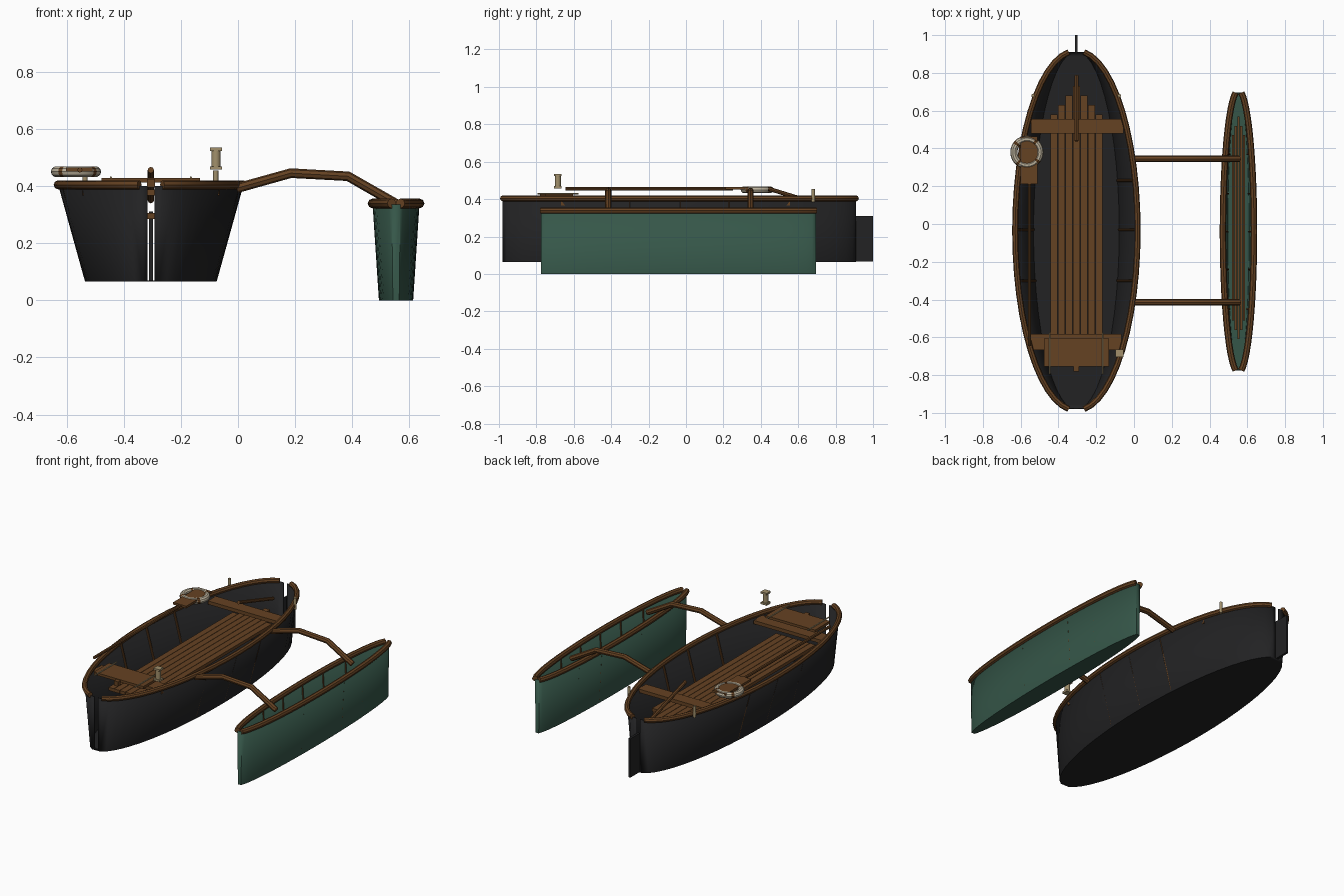
import bpy, bmesh, math
from mathutils import Vector

cube = bpy.data.objects.get("Cube")
if cube:
    bpy.data.objects.remove(cube, do_unlink=True)


def material(name, rgb):
    m = bpy.data.materials.new(name)
    m.use_nodes = True
    col = (*rgb, 1)
    m.diffuse_color = col
    bsdf = next(n for n in m.node_tree.nodes if n.type == 'BSDF_PRINCIPLED')
    bsdf.inputs["Base Color"].default_value = col
    bsdf.inputs["Roughness"].default_value = 0.8
    return m


BLACK = material("tarred black", (0.016, 0.016, 0.017))
BROWN = material("brown wood", (0.13, 0.054, 0.016))
GREEN = material("dark green paint", (0.036, 0.094, 0.066))
CREAM = material("cream canvas", (0.5, 0.44, 0.33))
BRASS = material("dull brass", (0.36, 0.28, 0.15))


def finish(name, bm, mat):
    bmesh.ops.recalc_face_normals(bm, faces=bm.faces)
    me = bpy.data.meshes.new(name)
    bm.to_mesh(me)
    bm.free()
    me.materials.append(mat)
    ob = bpy.data.objects.new(name, me)
    bpy.context.collection.objects.link(ob)
    return ob


def box(name, center, size, mat):
    bm = bmesh.new()
    bmesh.ops.create_cube(bm, size=1)
    bmesh.ops.scale(bm, vec=size, verts=bm.verts)
    bmesh.ops.translate(bm, vec=center, verts=bm.verts)
    return finish(name, bm, mat)


def smooth(ob):
    bpy.ops.object.select_all(action='DESELECT')
    ob.select_set(True)
    bpy.context.view_layer.objects.active = ob
    bpy.ops.object.shade_smooth_by_angle(angle=math.radians(35))


def tube(name, points, radius, mat):
    cu = bpy.data.curves.new(name, 'CURVE')
    cu.dimensions = '3D'
    cu.bevel_depth = radius
    cu.bevel_resolution = 2
    cu.use_fill_caps = True
    sp = cu.splines.new('POLY')
    sp.points.add(len(points) - 1)
    for p, co in zip(sp.points, points):
        p.co = (*co, 1)
    cu.materials.append(mat)
    ob = bpy.data.objects.new(name, cu)
    bpy.context.collection.objects.link(ob)
    bpy.ops.object.select_all(action='DESELECT')
    ob.select_set(True)
    bpy.context.view_layer.objects.active = ob
    bpy.ops.object.convert(target='MESH')
    ob = bpy.context.view_layer.objects.active
    smooth(ob)
    return ob


def cylinder(name, x, y, z0, z1, radius, mat):
    bm = bmesh.new()
    bmesh.ops.create_cone(bm, cap_ends=True, segments=16, radius1=radius,
                          radius2=radius, depth=z1 - z0)
    bmesh.ops.translate(bm, vec=(x, y, (z0 + z1) / 2), verts=bm.verts)
    ob = finish(name, bm, mat)
    smooth(ob)
    return ob


class Hull:
    """Double-ended open hull with straight flared sides and a flat bottom."""

    def __init__(self, name, cx, cy, half_len, top_w, low_w, z0, z1, end_w, slot, mat):
        self.cx, self.cy, self.z0, self.z1 = cx, cy, z0, z1
        self.top_w, self.low_w = top_w, low_w
        a = math.acos(end_w / top_w)
        self.length = half_len / math.sin(a)
        n = 24
        self.ys = [cy + self.length * math.sin(a * (2 * i / n - 1)) for i in range(n + 1)]
        bm = bmesh.new()
        rows = {}
        for side in (-1, 1):
            rows[side] = [[bm.verts.new(self.point(y, z, side)) for z in (z0, z1)]
                          for y in self.ys]
            for p, q in zip(rows[side], rows[side][1:]):
                bm.faces.new((p[0], q[0], q[1], p[1]))
        for i in range(n):
            l, r = rows[-1], rows[1]
            bm.faces.new((l[i][0], r[i][0], r[i + 1][0], l[i + 1][0]))
        # narrow stem faces, leaving a slot in the middle if asked
        for i in (0, n):
            if slot:
                for side in (-1, 1):
                    lo, hi = rows[side][i]
                    inner = [bm.verts.new((cx + side * slot, self.ys[i], z)) for z in (z1, z0)]
                    bm.faces.new((lo, hi, *inner))
            else:
                l, r = rows[-1][i], rows[1][i]
                bm.faces.new((l[0], r[0], r[1], l[1]))
        ob = finish(name, bm, mat)
        sol = ob.modifiers.new("thickness", 'SOLIDIFY')
        sol.thickness = 0.005
        smooth(ob)

    def width(self, y, z):
        f = (z - self.z0) / (self.z1 - self.z0)
        w = self.low_w + (self.top_w - self.low_w) * f
        return w * math.sqrt(max(0, 1 - ((y - self.cy) / self.length) ** 2))

    def point(self, y, z, side, inset=0):
        return Vector((self.cx + side * (self.width(y, z) - inset), y, z))

    def rails(self, name, radius):
        for side, label in ((-1, "right"), (1, "left")):
            tube(f"{name}_{label}", [self.point(y, self.z1 + 0.004, side) for y in self.ys],
                 radius, BROWN)

    def ribs(self, name, stations, radius, low):
        for i, y in enumerate(stations):
            for side in (-1, 1):
                tube(f"{name}_{i}_{side}", [self.point(y, z, side, radius)
                     for z in (low, self.z1)], radius, BROWN)


# Main hull
MX = -0.305
main = Hull("main_hull", MX, -0.035, 0.945, 0.323, 0.23, 0.065, 0.4, 0.04, 0.012, BLACK)
main.rails("gunwale", 0.016)
main.ribs("hull_rib", (-0.3, -0.03, 0.23), 0.007, 0.08)

# Floor planks, longest in the middle
for i in range(-3, 4):
    end = 0.73 - 0.05 * abs(i)
    box(f"floor_plank_{i + 3}", (MX + i * 0.0395, (end - 0.66) / 2, 0.295),
        (0.037, end + 0.66, 0.02), BROWN)

# Thwarts, bow deck and its rods
box("stern_thwart", (MX + 0.005, 0.517, 0.377), (0.49, 0.078, 0.022), BROWN)
box("bow_thwart", (MX, -0.625, 0.377), (0.48, 0.085, 0.022), BROWN)
box("bow_deck", (MX, -0.68, 0.42), (0.345, 0.15, 0.016), BROWN)
box("bow_deck_tab", (MX, -0.768, 0.41), (0.028, 0.026, 0.03), BROWN)
for x in (-0.14, 0.14):
    tube("deck_rod", [(MX + x, -0.795, 0.43), (MX + x, -0.575, 0.43)], 0.004, BRASS)

# Rudder and tiller
box("rudder", (MX, 0.952, 0.188), (0.014, 0.096, 0.245), BLACK)
tube("tiller", [(MX, 0.44, 0.456), (MX, 0.785, 0.35)], 0.011, BROWN)

# Oarlock pins
for x in (-0.535, -0.078):
    cylinder("oarlock_pin", x, 0.68, 0.385, 0.455, 0.009, BRASS)

# Lantern
cylinder("lantern_body", -0.077, -0.685, 0.46, 0.53, 0.016, BRASS)
for z in (0.457, 0.523):
    box("lantern_plate", (-0.077, -0.685, z + 0.006), (0.042, 0.04, 0.012), BRASS)

# Oar resting on the right side
tube("oar_shaft", [(-0.553, -0.645, 0.456), (-0.553, 0.25, 0.456)], 0.009, BROWN)
box("oar_blade", (-0.556, 0.337, 0.458), (0.092, 0.25, 0.014), BROWN)

# Life ring with four dark bands
bm = bmesh.new()
R, r, n, k = 0.069, 0.019, 32, 10
loops = []
for i in range(n):
    a = math.tau * i / n
    loops.append([bm.verts.new(((R + r * math.cos(b)) * math.cos(a) - 0.567,
                                (R + r * math.cos(b)) * math.sin(a) + 0.38,
                                0.45 + r * math.sin(b)))
                  for b in (math.tau * j / k for j in range(k))])
for i in range(n):
    p, q = loops[i], loops[(i + 1) % n]
    for j in range(k):
        f = bm.faces.new((p[j], q[j], q[(j + 1) % k], p[(j + 1) % k]))
        f.material_index = 1 if i % 8 == 4 else 0
ring = finish("life_ring", bm, CREAM)
ring.data.materials.append(BROWN)
smooth(ring)

# Outrigger float
OX = 0.553
flt = Hull("outrigger_float", OX, -0.04, 0.735, 0.082, 0.06, 0, 0.335, 0.015, 0, GREEN)
flt.rails("float_rail", 0.017)
flt.ribs("float_rib", (-0.45, -0.24, -0.04, 0.16, 0.37), 0.005, 0.02)
for i in range(-2, 3):
    end = 0.59 - 0.05 * abs(i)
    box(f"float_plank_{i + 2}", (OX + i * 0.0145, -0.02, 0.25),
        (0.0125, 2 * end, 0.012), BROWN)

# Bent crossbeams
for y in (-0.415, 0.345):
    tube("crossbeam", [(-0.005, y, 0.392), (0.185, y, 0.445), (0.385, y, 0.434),
                       (0.558, y, 0.335)], 0.017, BROWN)
